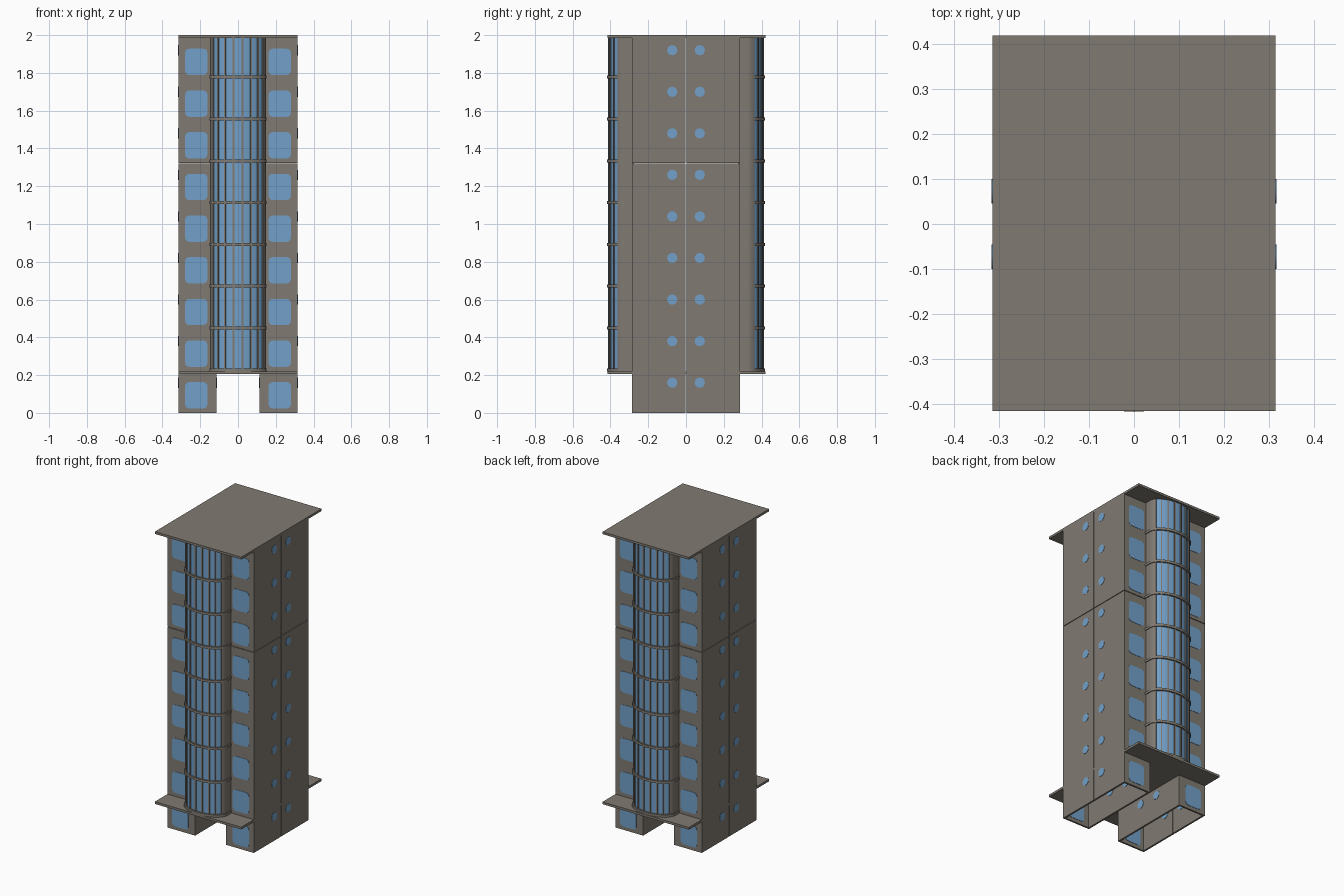
import bpy, bmesh, math
from mathutils import Vector

if "Cube" in bpy.data.objects:
    bpy.data.objects.remove(bpy.data.objects["Cube"])


def mat(name, rgb):
    m = bpy.data.materials.new(name)
    m.diffuse_color = (*rgb, 1)
    m.use_nodes = True
    m.node_tree.nodes["Principled BSDF"].inputs["Base Color"].default_value = m.diffuse_color
    return m


STONE = mat("warm grey stone", (0.216, 0.194, 0.168))
GLASS = mat("sky blue glass", (0.168, 0.352, 0.578))


def finish(name, bm):
    bmesh.ops.recalc_face_normals(bm, faces=bm.faces)
    me = bpy.data.meshes.new(name)
    bm.to_mesh(me)
    bm.free()
    me.materials.append(STONE)
    me.materials.append(GLASS)
    ob = bpy.data.objects.new(name, me)
    bpy.context.collection.objects.link(ob)
    return ob


def add_prism(bm, base, shift, mats=None, cap_mat=0):
    """Sweep a closed outline of 3D points along shift; mats colours each side."""
    shift = Vector(shift)
    a = [bm.verts.new(p) for p in base]
    b = [bm.verts.new(Vector(p) + shift) for p in base]
    n = len(a)
    for i in range(n):
        j = (i + 1) % n
        f = bm.faces.new((a[i], a[j], b[j], b[i]))
        f.material_index = mats[i] if mats else cap_mat
    for loop in (a[::-1], b):
        bm.faces.new(loop).material_index = cap_mat


def add_box(bm, x0, x1, y0, y1, z0, z1):
    add_prism(bm, [(x0, y0, z0), (x1, y0, z0), (x1, y1, z0), (x0, y1, z0)], (0, 0, z1 - z0))


W, D = 0.315, 0.285          # half width and half depth of the tower
SLAB0, SLAB1, ROOF0, TOP = 0.205, 0.22, 1.985, 2.0
GAP = 0.002                  # half width of the seams
SEAM = 1.322
T = 0.012                    # leg wall thickness
LEG_IN = 0.113               # inner face of the legs

# Roof and first-floor slab
for name, z0, z1 in (("roof_slab", ROOF0, TOP), ("first_floor_slab", SLAB0, SLAB1)):
    bm = bmesh.new()
    add_box(bm, -W, W, -0.416, 0.42, z0, z1)
    finish(name, bm)

# Tower blocks, split by a centre seam and one level seam
bm = bmesh.new()
for s in (-1, 1):
    y0, y1 = sorted((s * GAP, s * D))
    add_box(bm, -W, W, y0, y1, SLAB1, SEAM - GAP)
    add_box(bm, -W, W, y0, y1, SEAM + GAP, ROOF0)
finish("tower_blocks", bm)

# Hollow legs, open underneath
for side, sx in (("left", -1), ("right", 1)):
    bm = bmesh.new()
    for s in (-1, 1):
        y0, y1 = sorted((s * GAP, s * D))
        for xa, xb in ((W - T, W), (LEG_IN, LEG_IN + T)):
            x0, x1 = sorted((sx * xa, sx * xb))
            add_box(bm, x0, x1, y0, y1, 0, SLAB0)
        x0, x1 = sorted((sx * (LEG_IN + T), sx * (W - T)))
        y0, y1 = sorted((s * (D - T), s * D))
        add_box(bm, x0, x1, y0, y1, 0, SLAB0)
    finish(side + "_leg", bm)


def rounded(w, h, r, n=3):
    pts = []
    for k, (cx, cz) in enumerate(((1, 1), (-1, 1), (-1, -1), (1, -1))):
        for i in range(n + 1):
            a = math.pi / 2 * (k + i / n)
            pts.append((cx * (w / 2 - r) + r * math.cos(a), cz * (h / 2 - r) + r * math.sin(a)))
    return pts


# Rounded square windows, nine floors, front and back
P = 0.002
pane = rounded(0.118, 0.14, 0.022)
bm = bmesh.new()
for i in range(9):
    zc = 0.093 + 0.2206 * i
    for sx in (-1, 1):
        for sy in (-1, 1):
            depths = [D] + ([D - T] if i == 0 else [])
            for d in depths:
                add_prism(bm, [(sx * 0.221 + u, sy * d - P, zc + v) for u, v in pane],
                          (0, 2 * P, 0), cap_mat=1)
finish("square_windows", bm)

# Round portholes on both sides, and through the leg walls
disc = [(0.027 * math.cos(math.tau * k / 16), 0.027 * math.sin(math.tau * k / 16)) for k in range(16)]
bm = bmesh.new()
for i in range(9):
    zc = 0.16 + 0.22 * i
    faces = [W] + ([W - T, LEG_IN, LEG_IN + T] if i == 0 else [])
    for sx in (-1, 1):
        for yc in (-0.073, 0.073):
            for x in faces:
                add_prism(bm, [(sx * x - P, yc + u, zc + v) for u, v in disc],
                          (2 * P, 0, 0), cap_mat=1)
finish("portholes", bm)

# Bay plan: straight flanks, then half an ellipse
BAY_C, BAY_A, BAY_B = 0.325, 0.147, 0.088


def bay_point(deg, off=0.0):
    t = math.radians(deg)
    return ((BAY_A + off) * math.sin(t), BAY_C + (BAY_B + off) * math.cos(t))


# Each entry is a point and the colour of the side that follows it
plan = [((-BAY_A, D - 0.01), 0)]
plan += [(bay_point(a), 0) for a in (-90, -82, -75)]
mullions = [-66.5 + 19 * k for k in range(8)]
for k, a in enumerate(mullions):
    if k > 0:
        plan.append((bay_point(a - 2, -0.005), 0))
    plan.append((bay_point(a - 2), 0))
    plan.append((bay_point(a + 2), 0))
    if k < 7:
        plan.append((bay_point(a + 2, -0.005), 1))
        plan.append((bay_point(a + 9.5, -0.005), 1))
plan += [(bay_point(a), 0) for a in (75, 82, 90)]
plan.append(((BAY_A, D - 0.01), 0))

R = 0.005
ring = [(-BAY_A - R, D - 0.01)] + [bay_point(-90 + 7.5 * k, R) for k in range(25)] + [(BAY_A + R, D - 0.01)]

# Glazed bays with floor rings, front and back
for side, s in (("front", -1), ("back", 1)):
    bm = bmesh.new()
    add_prism(bm, [(x, s * y, SLAB1) for (x, y), _ in plan], (0, 0, ROOF0 - SLAB1),
              [m for _, m in plan])
    finish(side + "_bay", bm)
    bm = bmesh.new()
    for i in range(8):
        z = 0.22 + 0.2213 * i
        add_prism(bm, [(x, s * y, z) for x, y in ring], (0, 0, 0.016))
    finish(side + "_bay_rings", bm)
